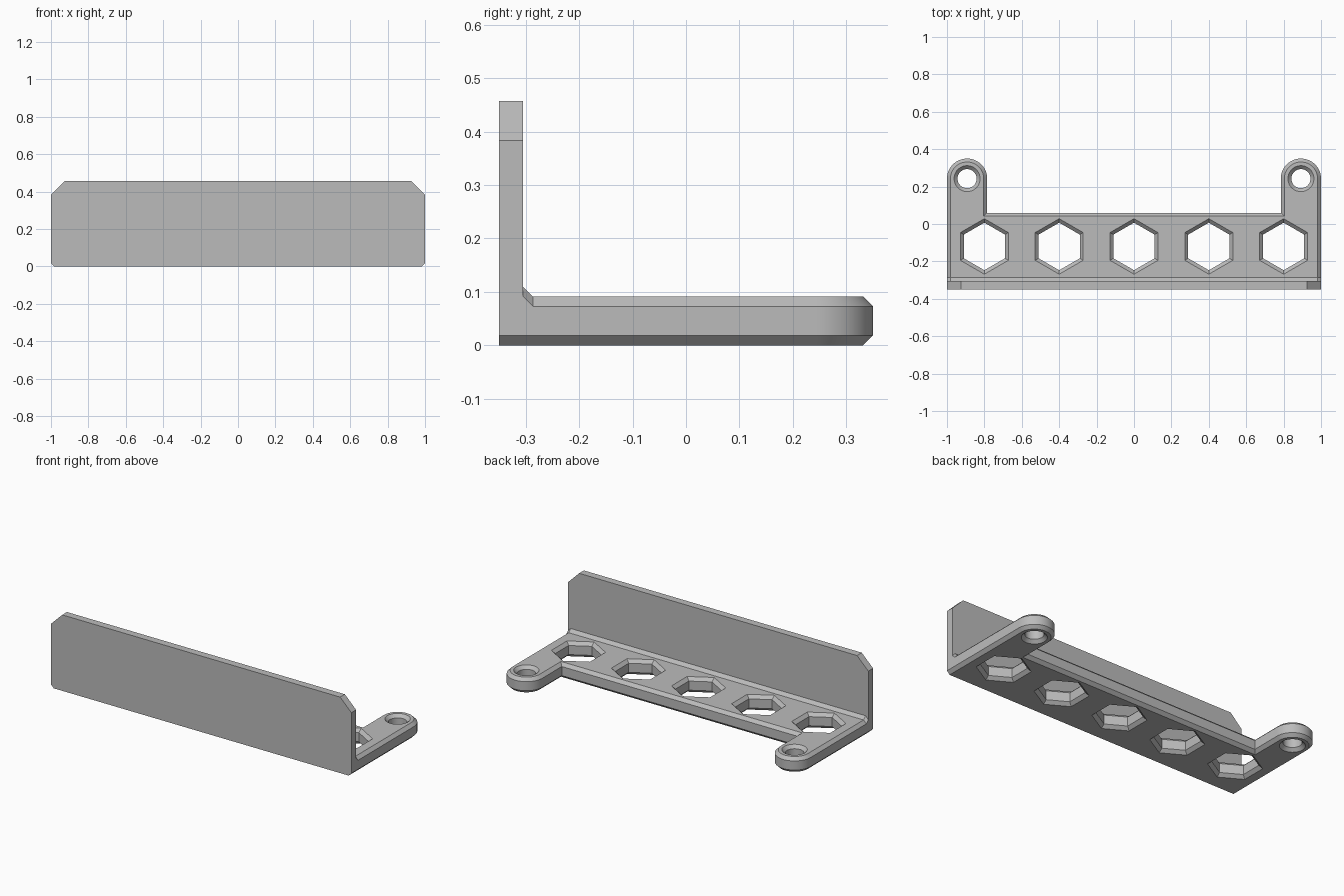
import bpy
import bmesh
from math import sin, cos, pi

cube = bpy.data.objects.get("Cube")
if cube:
    bpy.data.objects.remove(cube, do_unlink=True)

FRONT, INNER = -0.35, -0.305          # wall faces
THICK, BEVEL = 0.0915, 0.0185         # base plate
ARM_R, ARM_X, ARM_Y = 0.1075, 0.8925, 0.2425

grey = bpy.data.materials.new("plain grey")
grey.use_nodes = True
colour = (0.5, 0.5, 0.5, 1)
grey.diffuse_color = colour
grey.node_tree.nodes["Principled BSDF"].inputs["Base Color"].default_value = colour


def finish(name, bm):
    bmesh.ops.recalc_face_normals(bm, faces=bm.faces)
    mesh = bpy.data.meshes.new(name)
    bm.to_mesh(mesh)
    bm.free()
    mesh.materials.append(grey)
    obj = bpy.data.objects.new(name, mesh)
    bpy.context.collection.objects.link(obj)
    return obj


def loft(bm, sections):
    """Skin a stack of equal-length point loops and cap both ends."""
    loops = [[bm.verts.new(p) for p in s] for s in sections]
    n = len(loops[0])
    for a, b in zip(loops, loops[1:]):
        for i in range(n):
            j = (i + 1) % n
            bm.faces.new((a[i], a[j], b[j], b[i]))
    bm.faces.new(loops[0][::-1])
    bm.faces.new(loops[-1])


def outline(d, z, steps=32):
    """Bracket outline pulled in by d on every edge except the front."""
    r = ARM_R - d
    half = [(1 - d, INNER)]
    half += [(ARM_X + r * cos(pi * i / steps), ARM_Y + r * sin(pi * i / steps))
             for i in range(steps + 1)]
    half.append((ARM_X - r, 0.06 - d))
    return [(x, y, z) for x, y in half] + [(-x, y, z) for x, y in reversed(half)]


def hole(bm, x, y, r, flare, sides):
    """Cutter with countersunk ends that reach past both plate faces."""
    def ring(radius, z):
        return [(x + radius * sin(2 * pi * i / sides),
                 y + radius * cos(2 * pi * i / sides), z) for i in range(sides)]
    loft(bm, [ring(r + 2 * flare, -BEVEL), ring(r, BEVEL),
              ring(r, THICK - BEVEL), ring(r + 2 * flare, THICK + BEVEL)])


# Base plate with two rounded arms
bm = bmesh.new()
loft(bm, [outline(BEVEL, 0), outline(0, BEVEL),
          outline(0, THICK - BEVEL), outline(BEVEL, THICK)])
base = finish("base_plate", bm)

# Five hexagonal openings and two screw holes
bm = bmesh.new()
for i in range(-2, 3):
    hole(bm, 0.4 * i, -0.12, 0.127, BEVEL / cos(pi / 6), 6)
for side in (-1, 1):
    hole(bm, side * ARM_X, ARM_Y, 0.051, BEVEL, 48)
cutter = finish("hole_cutter", bm)
cutter.hide_render = True

bpy.context.view_layer.objects.active = base
base.select_set(True)
cut = base.modifiers.new("holes", "BOOLEAN")
cut.operation = "DIFFERENCE"
cut.solver = "EXACT"
cut.object = cutter
bpy.ops.object.modifier_apply(modifier=cut.name)
bpy.data.objects.remove(cutter, do_unlink=True)
bpy.ops.object.shade_smooth_by_angle(angle=pi / 6)

# Upright wall with clipped corners
half = [(1 - BEVEL, 0), (1, BEVEL), (1, 0.383), (0.925, 0.457)]
profile = half + [(-x, z) for x, z in reversed(half)]
bm = bmesh.new()
loft(bm, [[(x, y, z) for x, z in profile] for y in (FRONT, INNER)])
finish("upright_wall", bm)

# Sloped strip in the corner between wall and base
bm = bmesh.new()
for side in (-1, 1):
    for x, z in ((1 - BEVEL, THICK), (1, THICK - BEVEL)):
        bm.verts.new((side * x, INNER, z + BEVEL))
        bm.verts.new((side * x, INNER + BEVEL, z))
    bm.verts.new((side, INNER, THICK - BEVEL))
bmesh.ops.convex_hull(bm, input=bm.verts)
bmesh.ops.dissolve_limit(bm, angle_limit=0.01, verts=bm.verts, edges=bm.edges)
finish("corner_strip", bm)
